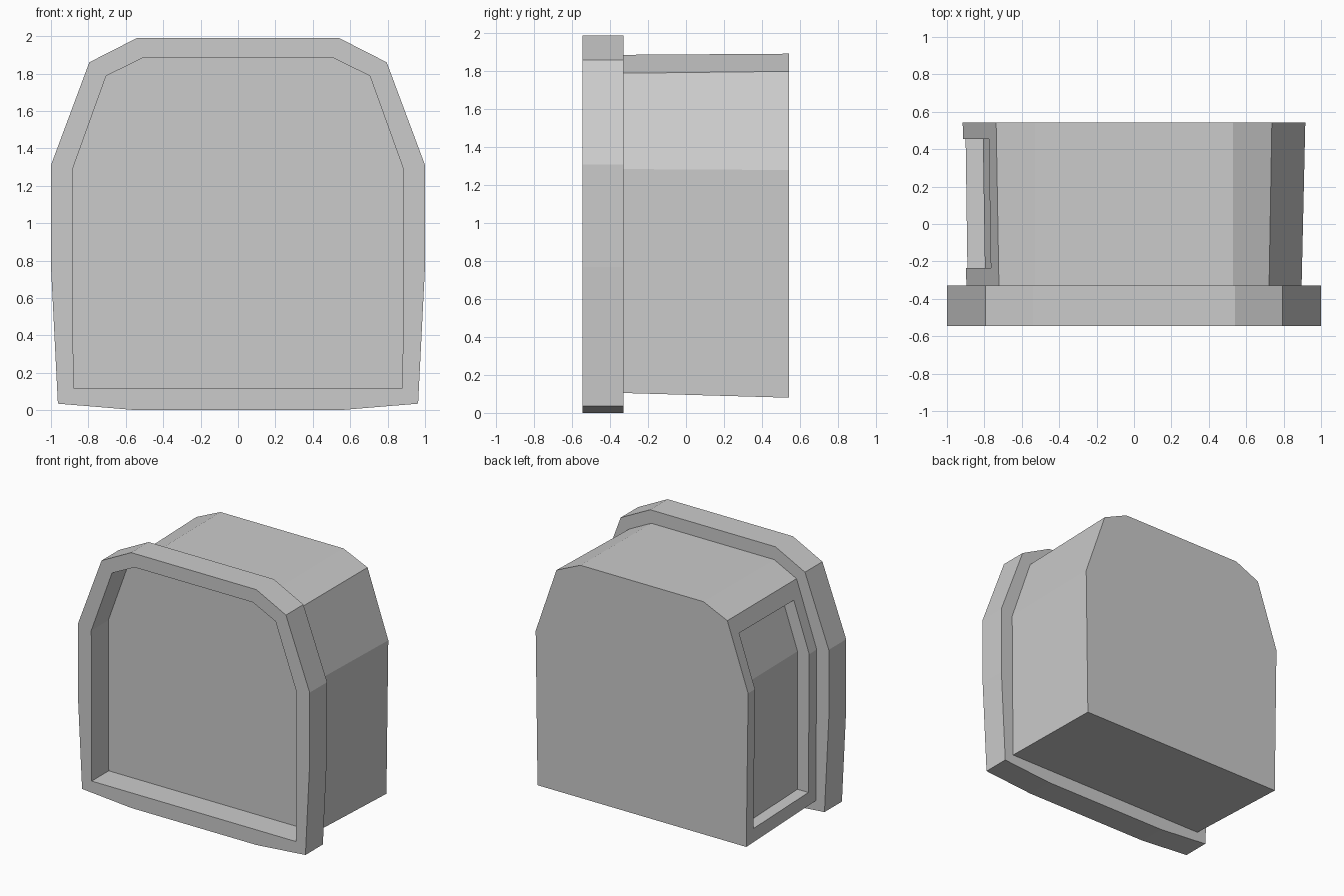
import bpy
import bmesh

if "Cube" in bpy.data.objects:
    bpy.data.objects.remove(bpy.data.objects["Cube"])


def mirrored(half):
    """Close a right-half profile (top to bottom) across x = 0."""
    return half + [(-x, z) for x, z in reversed(half)]


def at(y, profile):
    return [(x, y, z) for x, z in profile]


def loft(name, loops, ring=False):
    """Skin matching loops; cap the ends, or join last to first for a ring."""
    bm = bmesh.new()
    rows = [[bm.verts.new(p) for p in loop] for loop in loops]
    pairs = list(zip(rows, rows[1:]))
    if ring:
        pairs.append((rows[-1], rows[0]))
    else:
        bm.faces.new(rows[0])
        bm.faces.new(rows[-1])
    n = len(rows[0])
    for a, b in pairs:
        for i in range(n):
            j = (i + 1) % n
            bm.faces.new((a[i], a[j], b[j], b[i]))
    bmesh.ops.recalc_face_normals(bm, faces=bm.faces)
    mesh = bpy.data.meshes.new(name)
    bm.to_mesh(mesh)
    bm.free()
    obj = bpy.data.objects.new(name, mesh)
    bpy.context.collection.objects.link(obj)
    return obj


# Front frame: a deep bezel around the recessed front panel
outer = mirrored([(0.54, 1.99), (0.795, 1.86), (1.0, 1.31),
                  (1.0, 0.77), (0.963, 0.035), (0.54, 0.0)])
inner = mirrored([(0.51, 1.883), (0.705, 1.787), (0.884, 1.29),
                  (0.883, 0.77), (0.88, 0.118), (0.5, 0.118)])
loft("front_frame", [at(-0.545, outer), at(-0.33, outer),
                     at(-0.33, inner), at(-0.545, inner)], ring=True)

# Rear housing: flares slightly towards the back
front = mirrored([(0.53, 1.887), (0.722, 1.79), (0.896, 1.285), (0.888, 0.105)])
back = mirrored([(0.53, 1.893), (0.737, 1.80), (0.916, 1.28), (0.90, 0.08)])
body = loft("rear_housing", [at(-0.335, front), at(0.543, back)])

# Side recess: follows the bend of the left side, 0.1 deep
recess_front = [(-1.2, 0.205), (-0.797, 0.205), (-0.797, 1.28),
                (-0.663, 1.67), (-0.763, 1.67), (-1.2, 1.67)]
recess_back = [(-1.2, 0.19), (-0.808, 0.19), (-0.808, 1.28),
               (-0.68, 1.68), (-0.78, 1.68), (-1.2, 1.68)]
cutter = loft("recess_cutter", [at(-0.235, recess_front), at(0.455, recess_back)])
cutter.hide_render = True

cut = body.modifiers.new("side_recess", 'BOOLEAN')
cut.operation = 'DIFFERENCE'
cut.solver = 'EXACT'
cut.object = cutter
bpy.context.view_layer.objects.active = body
bpy.ops.object.modifier_apply(modifier=cut.name)
bpy.data.objects.remove(cutter)
